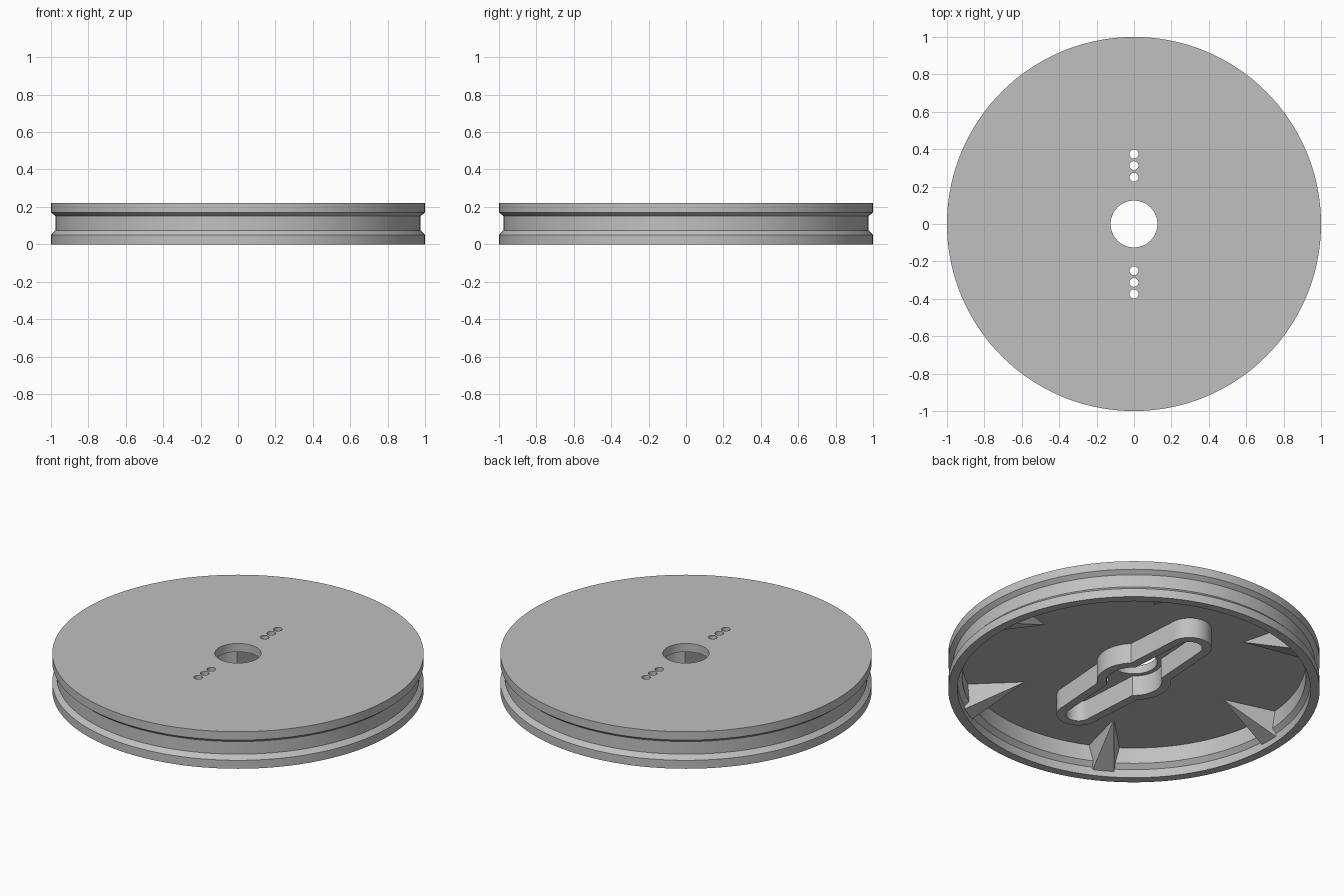
import bpy, bmesh
from math import sin, cos, acos, pi, radians

cube = bpy.data.objects.get("Cube")
if cube:
    bpy.data.objects.remove(cube, do_unlink=True)

SEGMENTS = 144
PLATE_Z = 0.17      # underside of the top plate

grey = bpy.data.materials.new("plain_grey")
grey.use_nodes = True
colour = (0.53, 0.53, 0.53, 1)
grey.diffuse_color = colour
grey.node_tree.nodes["Principled BSDF"].inputs["Base Color"].default_value = colour


def finish(name, bm):
    """Turn a bmesh into a named object with the shared material."""
    bmesh.ops.recalc_face_normals(bm, faces=bm.faces)
    mesh = bpy.data.meshes.new(name)
    bm.to_mesh(mesh)
    bm.free()
    mesh.materials.append(grey)
    obj = bpy.data.objects.new(name, mesh)
    bpy.context.collection.objects.link(obj)
    return obj


def activate(obj):
    bpy.ops.object.select_all(action='DESELECT')
    obj.select_set(True)
    bpy.context.view_layer.objects.active = obj


def smooth(obj):
    activate(obj)
    bpy.ops.object.shade_smooth_by_angle(angle=radians(20))


def bridge(bm, a, b):
    """Join two closed rings of vertices with quads."""
    n = len(a)
    for i in range(n):
        j = (i + 1) % n
        bm.faces.new((a[i], a[j], b[j], b[i]))


def ring(bm, points, z):
    return [bm.verts.new((x, y, z)) for x, y in points]


def circle(r):
    return [(r * cos(2 * pi * i / SEGMENTS), r * sin(2 * pi * i / SEGMENTS))
            for i in range(SEGMENTS)]


# Grooved wheel: closed radius/height profile revolved round the axle hole
profile = [(0.125, 0.22), (1, 0.22), (1, 0.17), (0.975, 0.15), (0.975, 0.075),
           (1, 0.05), (1, 0), (0.95, 0), (0.95, 0.05), (0.925, 0.075),
           (0.925, PLATE_Z), (0.125, PLATE_Z)]
bm = bmesh.new()
rings = [ring(bm, circle(r), z) for r, z in profile]
for k, lower in enumerate(rings):
    bridge(bm, lower, rings[(k + 1) % len(rings)])
wheel = finish("grooved_wheel", bm)

# Two rows of small screw holes
bm = bmesh.new()
for side in (-1, 1):
    for y in (0.25, 0.312, 0.374):
        made = bmesh.ops.create_cone(bm, cap_ends=True, segments=24,
                                     radius1=0.024, radius2=0.024, depth=0.2)
        bmesh.ops.translate(bm, verts=made["verts"], vec=(0, side * y, 0.2))
cutter = finish("hole_cutter", bm)
cutter.hide_render = True
cut = wheel.modifiers.new("screw_holes", 'BOOLEAN')
cut.operation = 'DIFFERENCE'
cut.solver = 'EXACT'
cut.object = cutter
activate(wheel)
bpy.ops.object.modifier_apply(modifier=cut.name)
bpy.data.objects.remove(cutter, do_unlink=True)
smooth(wheel)


# Raised wall under the plate: a round centre with two tapering arms
def arm_outline(hub_r, neck, end_r, end_y=0.465):
    start = acos(neck / hub_r)
    quarter = [(hub_r * cos(start * i / 10), hub_r * sin(start * i / 10))
               for i in range(11)]
    quarter += [(end_r * cos(pi / 2 * i / 12), end_y + end_r * sin(pi / 2 * i / 12))
                for i in range(13)]
    half = quarter + [(-x, y) for x, y in reversed(quarter[:-1])]
    return half[:-1] + [(-x, -y) for x, y in half[:-1]]


bm = bmesh.new()
outer, inner = arm_outline(0.2, 0.14, 0.118), arm_outline(0.15, 0.09, 0.068)
loops = [ring(bm, outer, PLATE_Z + 0.005), ring(bm, outer, 0.05),
         ring(bm, inner, 0.05), ring(bm, inner, PLATE_Z + 0.005)]
for k in range(4):
    bridge(bm, loops[k], loops[(k + 1) % 4])
smooth(finish("arm_socket_wall", bm))

# Six wedge ribs bracing the rim against the plate
for n in range(6):
    bm = bmesh.new()
    a = n * pi / 3
    tip = (0.625, 0, PLATE_Z)
    corners = [tip, (0.94, -0.088, PLATE_Z), (0.94, 0.088, PLATE_Z),
               (0.96, 0.06, 0.03), (0.96, -0.06, 0.03)]
    v = [bm.verts.new((x * cos(a) - y * sin(a), x * sin(a) + y * cos(a), z))
         for x, y, z in corners]
    for face in ((0, 1, 2), (0, 2, 3), (0, 3, 4), (0, 4, 1), (1, 2, 3, 4)):
        bm.faces.new([v[i] for i in face])
    finish(f"rim_rib_{n + 1}", bm)
